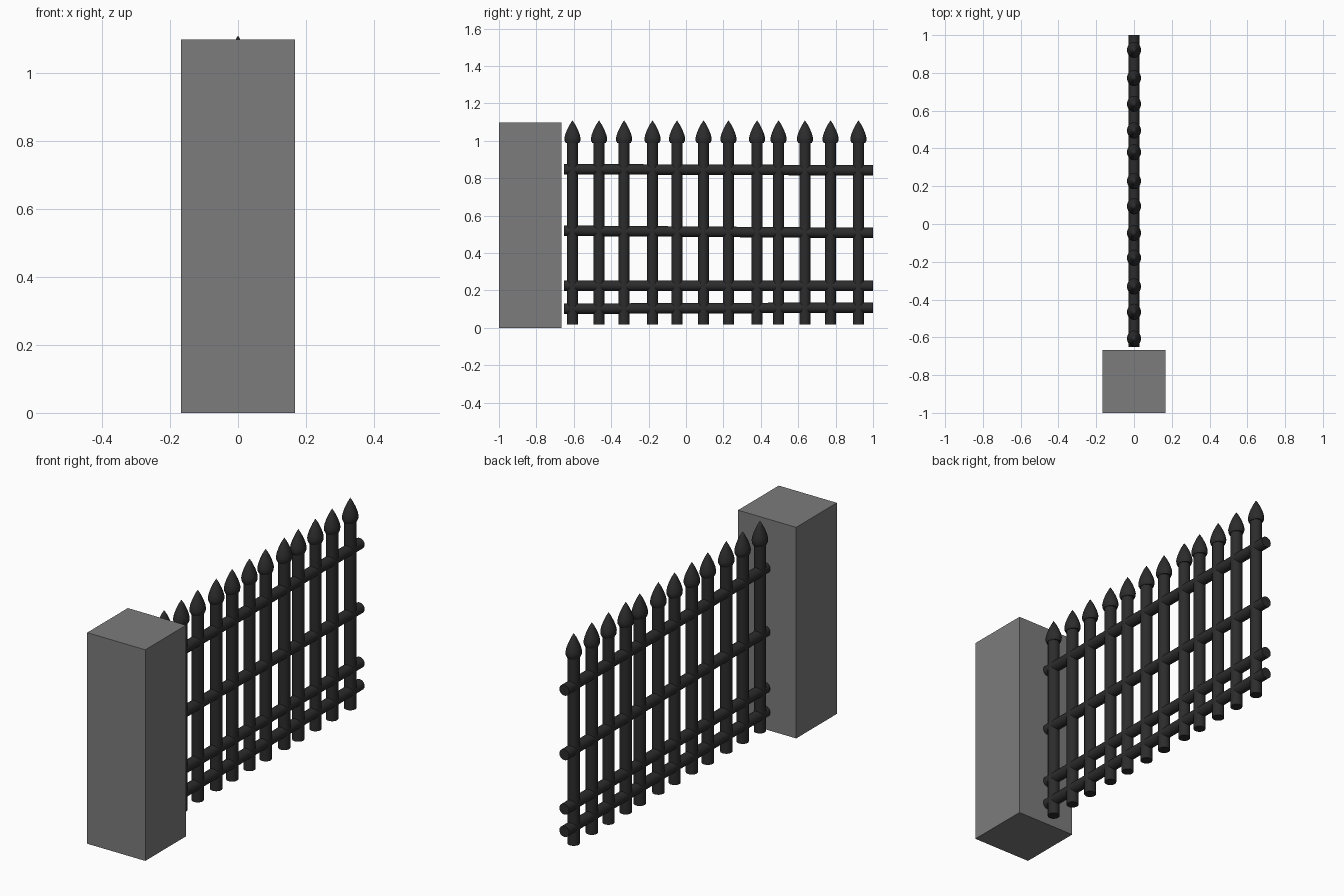
import bpy, bmesh, math
from mathutils import Vector

if "Cube" in bpy.data.objects:
    bpy.data.objects.remove(bpy.data.objects["Cube"])


def material(name, value):
    m = bpy.data.materials.new(name)
    m.diffuse_color = (value, value, value, 1)
    m.use_nodes = True
    m.node_tree.nodes["Principled BSDF"].inputs["Base Color"].default_value = m.diffuse_color
    return m


STONE = material("grey stone", 0.2)
IRON = material("dark iron", 0.025)


def add_object(name, bm, mat, smooth=True):
    bmesh.ops.recalc_face_normals(bm, faces=bm.faces)
    me = bpy.data.meshes.new(name)
    bm.to_mesh(me)
    bm.free()
    me.materials.append(mat)
    ob = bpy.data.objects.new(name, me)
    bpy.context.collection.objects.link(ob)
    if smooth:
        bpy.ops.object.select_all(action='DESELECT')
        ob.select_set(True)
        bpy.context.view_layer.objects.active = ob
        bpy.ops.object.shade_smooth_by_angle(angle=math.radians(40))
    return ob


def rod(name, start, end, radius):
    """Capped cylinder between two points."""
    start, end = Vector(start), Vector(end)
    axis = end - start
    bm = bmesh.new()
    bmesh.ops.create_cone(bm, cap_ends=True, segments=24, radius1=radius,
                          radius2=radius, depth=axis.length)
    ob = add_object(name, bm, IRON)
    ob.rotation_euler = axis.to_track_quat('Z', 'Y').to_euler()
    ob.location = (start + end) / 2
    return ob


def spear_head(name, y):
    """Pointed finial turned from a profile, slightly flattened in x."""
    profile = [(0, 0.988), (0.036, 0.988), (0.042, 1.0), (0.043, 1.014),
               (0.039, 1.032), (0.030, 1.056), (0.015, 1.086), (0, 1.109)]
    bm = bmesh.new()
    verts = [bm.verts.new((r, 0, z)) for r, z in profile]
    edges = [bm.edges.new(pair) for pair in zip(verts, verts[1:])]
    bmesh.ops.spin(bm, geom=verts + edges, cent=(0, 0, 0), axis=(0, 0, 1),
                   angle=math.tau, steps=24)
    bmesh.ops.remove_doubles(bm, verts=bm.verts, dist=0.0005)
    ob = add_object(name, bm, IRON)
    ob.scale.x = 0.86
    ob.location.y = y


# Stone pillar
bm = bmesh.new()
bmesh.ops.create_cube(bm, size=1)
bmesh.ops.scale(bm, vec=(0.334, 0.334, 1.097), verts=bm.verts)
bmesh.ops.translate(bm, vec=(0, -0.833, 0.5485), verts=bm.verts)
add_object("stone_pillar", bm, STONE, smooth=False)

# Unevenly spaced upright bars with pointed heads
BARS = [-0.607, -0.465, -0.331, -0.179, -0.048, 0.094,
        0.227, 0.380, 0.495, 0.636, 0.773, 0.922]
for i, y in enumerate(BARS):
    rod(f"upright_bar_{i + 1}", (0, y, 0.017), (0, y, 1.0), 0.029)
    spear_head(f"spear_head_{i + 1}", y)

# Slightly tilted horizontal rails: height at each end
RAILS = [(0.102, 0.108), (0.226, 0.224), (0.519, 0.507), (0.848, 0.842)]
for i, (z0, z1) in enumerate(RAILS):
    rod(f"rail_{i + 1}", (0, -0.652, z0), (0, 1.0, z1), 0.028)
